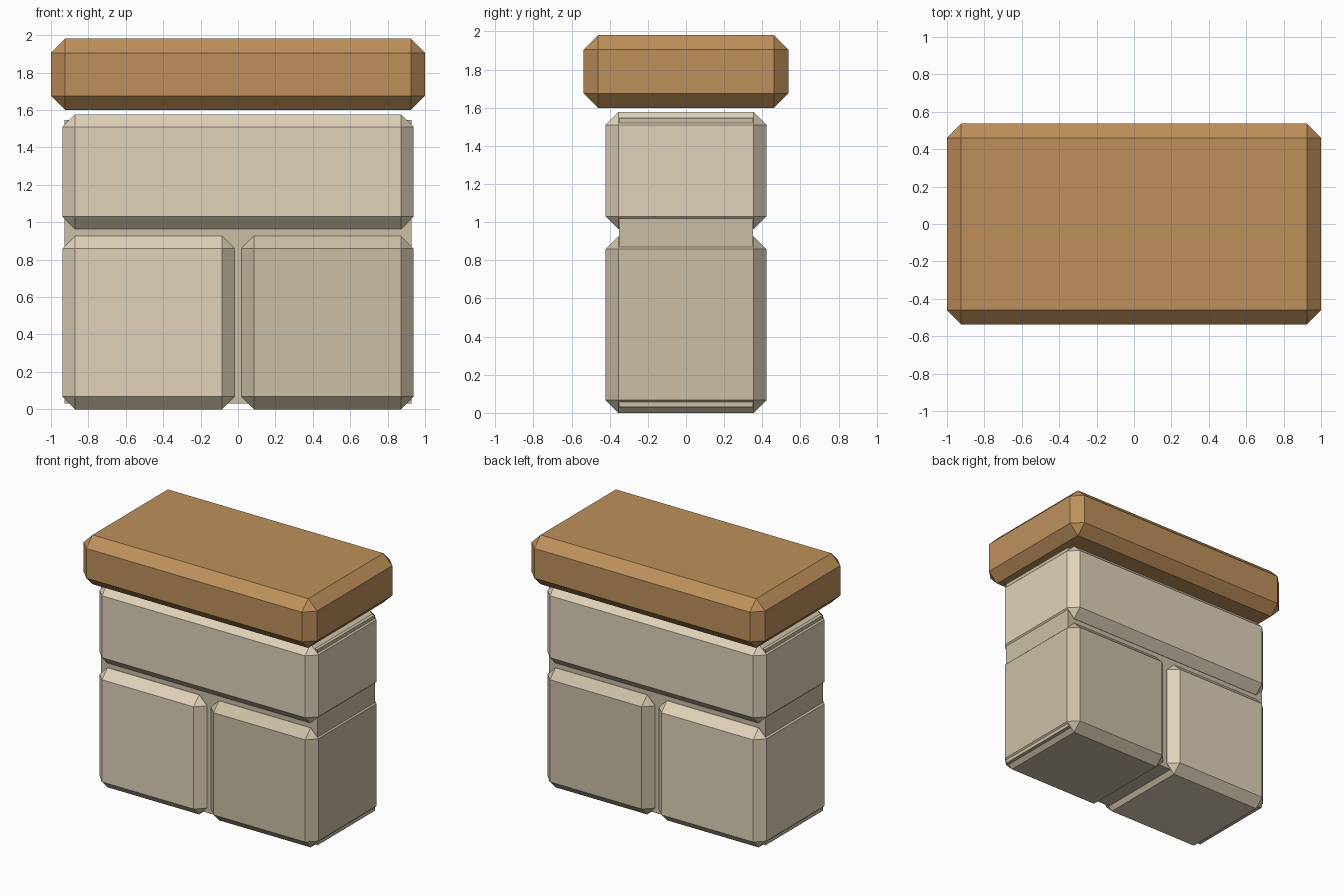
import bpy

if "Cube" in bpy.data.objects:
    bpy.data.objects.remove(bpy.data.objects["Cube"])


def material(name, rgb):
    m = bpy.data.materials.new(name)
    m.diffuse_color = (*rgb, 1)
    m.use_nodes = True
    m.node_tree.nodes["Principled BSDF"].inputs["Base Color"].default_value = m.diffuse_color
    return m


def block(name, x, y, z, mat, chamfer=0):
    """Box spanning the given ranges, with an optional flat chamfer."""
    spans = (x, y, z)
    bpy.ops.mesh.primitive_cube_add(size=1, location=[(a + b) / 2 for a, b in spans])
    ob = bpy.context.object
    ob.name = name
    ob.scale = [b - a for a, b in spans]
    bpy.ops.object.transform_apply(location=False, rotation=False, scale=True)
    ob.data.materials.append(mat)
    if chamfer:
        bev = ob.modifiers.new("chamfer", "BEVEL")
        bev.width = chamfer
        bev.segments = 1
        bev.limit_method = 'NONE'
    return ob


wood = material("wood", (0.52, 0.28, 0.105))
light_stone = material("light_stone", (0.75, 0.65, 0.49))
dark_stone = material("dark_stone", (0.60, 0.52, 0.38))

depth = (-0.422, 0.422)

# mortar core showing in the joints between the stones
block("mortar_core", (-0.928, 0.928), (-0.352, 0.352), (0.03, 1.546), dark_stone)

# two lower stones and one wide upper stone
block("lower_left_stone", (-0.938, -0.018), depth, (0, 0.926), light_stone, 0.067)
block("lower_right_stone", (0.018, 0.938), depth, (0, 0.926), dark_stone, 0.067)
block("upper_stone", (-0.938, 0.938), depth, (0.963, 1.577), light_stone, 0.067)

# overhanging wooden cap
block("wooden_cap", (-1, 1), (-0.537, 0.537), (1.60, 1.982), wood, 0.076)
